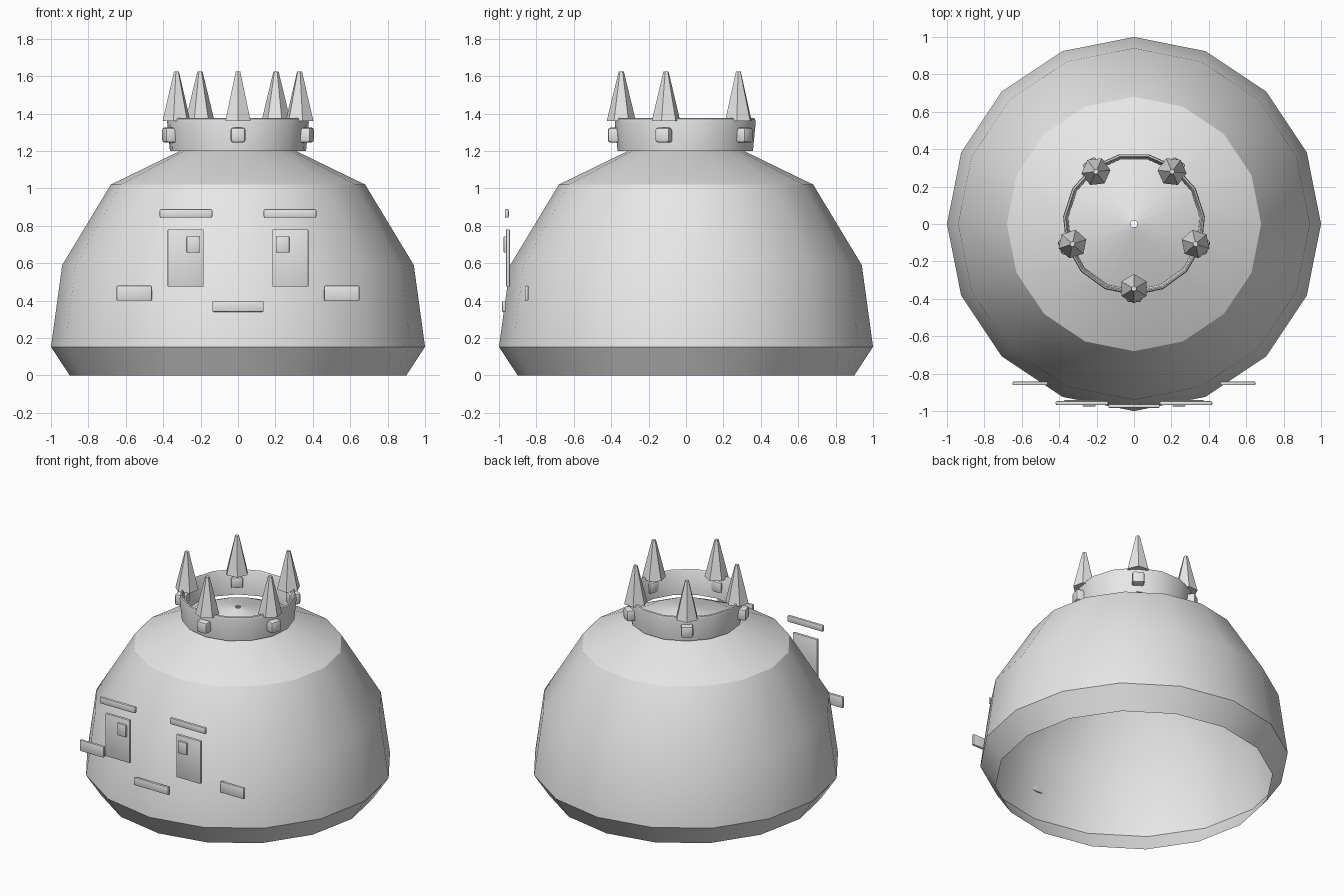
import bpy, bmesh, math
from mathutils import Vector, Matrix

cube = bpy.data.objects.get("Cube")
if cube:
    bpy.data.objects.remove(cube, do_unlink=True)

# One plain grey for everything
grey = bpy.data.materials.new("light_grey")
grey.use_nodes = True
grey.diffuse_color = (0.8, 0.8, 0.8, 1)
grey.node_tree.nodes["Principled BSDF"].inputs["Base Color"].default_value = (0.8, 0.8, 0.8, 1)


def finish(bm, name, smooth=True):
    mesh = bpy.data.meshes.new(name)
    bm.to_mesh(mesh)
    bm.free()
    mesh.materials.append(grey)
    obj = bpy.data.objects.new(name, mesh)
    bpy.context.collection.objects.link(obj)
    if smooth:
        bpy.ops.object.select_all(action='DESELECT')
        obj.select_set(True)
        bpy.context.view_layer.objects.active = obj
        bpy.ops.object.shade_smooth_by_angle(angle=math.radians(30))
    return obj


def revolve(name, profile, sides, closed=False):
    """Turn a (radius, height) profile about z, with one corner facing front."""
    bm = bmesh.new()
    rings = []
    for r, z in profile:
        ring = []
        for i in range(sides):
            a = -math.pi / 2 + 2 * math.pi * i / sides
            ring.append(bm.verts.new((r * math.cos(a), r * math.sin(a), z)))
        rings.append(ring)
    pairs = list(zip(rings, rings[1:]))
    if closed:
        pairs.append((rings[-1], rings[0]))
    for low, high in pairs:
        for i in range(sides):
            j = (i + 1) % sides
            bm.faces.new((low[i], low[j], high[j], high[i]))
    return finish(bm, name)


def box(name, center, size, bevel, turn=0.0):
    bm = bmesh.new()
    bmesh.ops.create_cube(bm, size=1)
    bmesh.ops.scale(bm, vec=Vector(size), verts=bm.verts)
    bmesh.ops.bevel(bm, geom=bm.edges[:], offset=bevel, segments=2,
                    profile=0.5, affect='EDGES')
    bm.transform(Matrix.Translation(center) @ Matrix.Rotation(turn, 4, 'Z'))
    return finish(bm, name)


# Open-bottomed domed body with a tiny hole at its peak
revolve("body", [(0.90, 0), (1.0, 0.153), (0.94, 0.59), (0.68, 1.02),
                 (0.31, 1.2), (0.018, 1.275)], 16)

# Crown band: thin, slightly flared ring
revolve("crown_band", [(0.366, 1.2), (0.381, 1.355), (0.377, 1.372), (0.369, 1.376),
                       (0.362, 1.365), (0.353, 1.2)], 15, closed=True)

# Five spikes, each with a gem on the band below
for i in range(5):
    a = -math.pi / 2 + 2 * math.pi * i / 5
    out = Vector((math.cos(a), math.sin(a), 0))
    bm = bmesh.new()
    bmesh.ops.create_cone(bm, cap_ends=True, segments=6, radius1=0.078,
                          radius2=0.014, depth=0.265)
    turn = Matrix.Rotation(a + math.pi / 2, 4, 'Z')
    bm.transform(Matrix.Translation(out * 0.346 + Vector((0, 0, 1.492))) @ turn)
    finish(bm, f"crown_spike_{i + 1}", smooth=False)
    box(f"crown_gem_{i + 1}", out * 0.378 + Vector((0, 0, 1.285)),
        (0.08, 0.08, 0.08), 0.014, a + math.pi / 2)

# Face: flat plates in front of the body
for side, s in (("left", 1), ("right", -1)):
    box(f"{side}_eye", (s * 0.28, -0.952, 0.628), (0.192, 0.02, 0.306), 0.004)
    box(f"{side}_pupil", (s * 0.24, -0.965, 0.7), (0.07, 0.022, 0.088), 0.007)
    box(f"{side}_brow", (s * 0.278, -0.958, 0.866), (0.282, 0.022, 0.046), 0.008)
    box(f"{side}_cheek", (s * 0.555, -0.852, 0.44), (0.188, 0.02, 0.08), 0.006)
box("mouth", (0, -0.974, 0.368), (0.274, 0.02, 0.056), 0.006)
